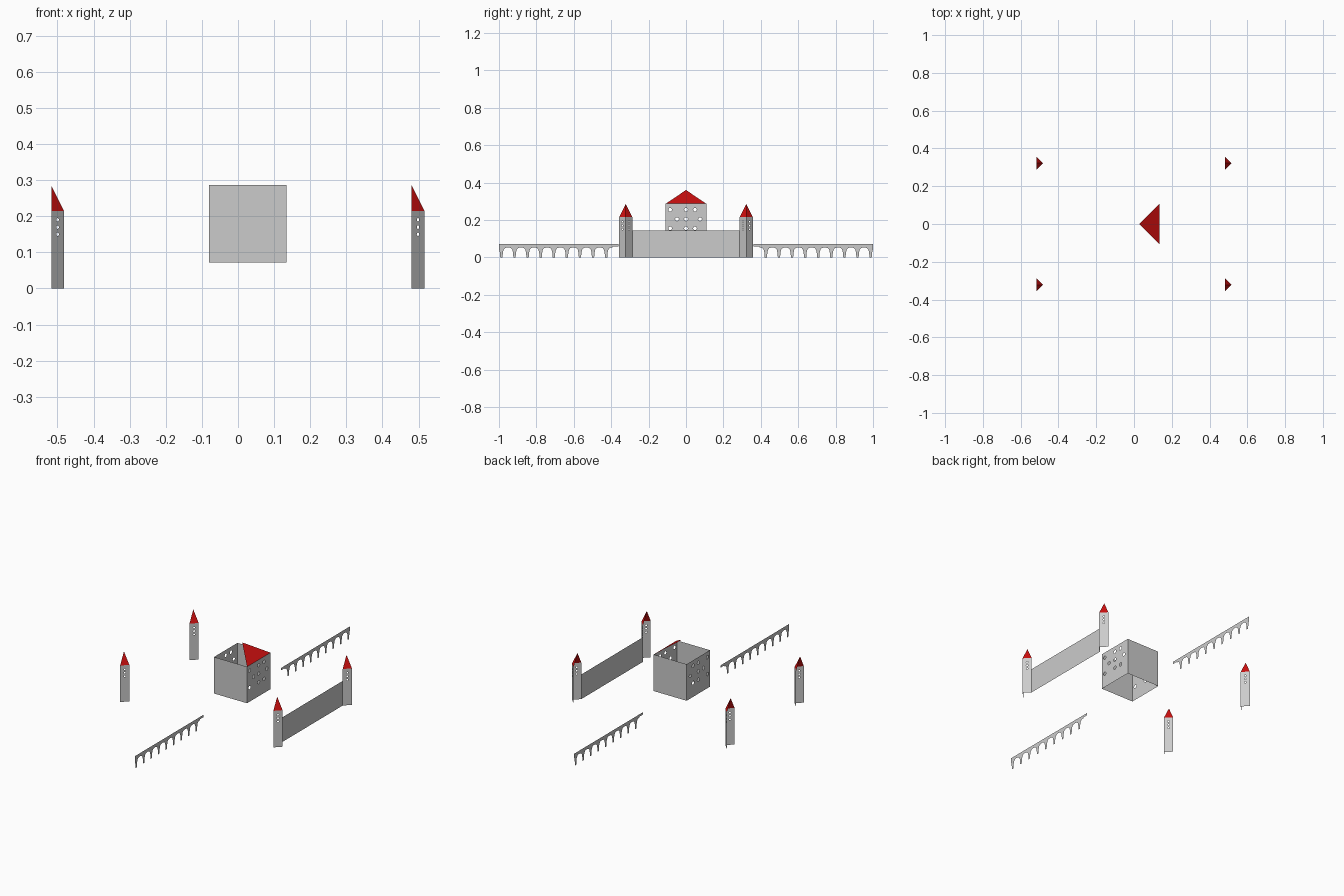
import bpy, bmesh, math
from mathutils import Vector

cube = bpy.data.objects.get("Cube")
if cube:
    bpy.data.objects.remove(cube, do_unlink=True)


def material(name, rgb):
    m = bpy.data.materials.new(name)
    m.use_nodes = True
    color = (*rgb, 1.0)
    m.diffuse_color = color
    m.node_tree.nodes["Principled BSDF"].inputs["Base Color"].default_value = color
    return m


STONE = material("stone grey", (0.6, 0.6, 0.6))
ROOF = material("roof red", (0.62, 0.005, 0.005))


def finish(name, bm, mat):
    mesh = bpy.data.meshes.new(name)
    bm.to_mesh(mesh)
    bm.free()
    mesh.materials.append(mat)
    obj = bpy.data.objects.new(name, mesh)
    bpy.context.collection.objects.link(obj)
    return obj


def polygons(name, faces, mat):
    bm = bmesh.new()
    for pts in faces:
        bm.faces.new([bm.verts.new(p) for p in pts])
    return finish(name, bm, mat)


def wall(name, start, end, z0, z1, holes=(), radius=0.01):
    """Upright sheet from start to end, pierced by round windows at (along, z)."""
    a, b = Vector((*start, 0)), Vector((*end, 0))
    along, length = (b - a).normalized(), (b - a).length
    loops = [[(0, z0), (length, z0), (length, z1), (0, z1)]]
    for u, z in holes:
        angles = [math.tau * i / 10 for i in range(10)]
        loops.append([(u + radius * math.cos(t), z + radius * math.sin(t)) for t in angles])
    bm = bmesh.new()
    edges = []
    for loop in loops:
        vs = [bm.verts.new(a + along * u + Vector((0, 0, z))) for u, z in loop]
        edges += [bm.edges.new((v, vs[i - 1])) for i, v in enumerate(vs)]
    normal = along.cross(Vector((0, 0, 1)))
    bmesh.ops.triangle_fill(bm, use_beauty=True, edges=edges, normal=normal)
    bmesh.ops.dissolve_limit(bm, angle_limit=0.01, verts=bm.verts, edges=bm.edges)
    for f in bm.faces:
        if f.normal.dot(normal) < 0:
            f.normal_flip()
    return finish(name, bm, STONE)


# Corner towers: two angled walls with windows and two roof slopes
HALF, DEPTH, EAVE, PEAK = 0.0355, 0.035, 0.215, 0.285
for side, x in (("right", -0.517), ("left", 0.481)):
    for end, y in (("front", -0.3225), ("back", 0.3225)):
        name = f"{end}_{side}_tower"
        nose, south, north = (x + DEPTH, y), (x, y - HALF), (x, y + HALF)
        middle = math.hypot(HALF, DEPTH) / 2
        windows = [(middle, z) for z in (0.15, 0.17, 0.19)]
        wall(name + "_front_wall", south, nose, 0, EAVE, windows, 0.005)
        wall(name + "_back_wall", nose, north, 0, EAVE, windows, 0.005)
        peak = (x, y, PEAK)
        polygons(name + "_roof", [[(*south, EAVE), (*nose, EAVE), peak],
                                  [(*nose, EAVE), (*north, EAVE), peak]], ROOF)

# Curtain wall between the left towers
wall("curtain_wall", (0.481, -0.287), (0.481, 0.287), 0, 0.145)

# Keep: four walls, windows on the two sides, one roof slope
X0, X1, Y, Z0, Z1 = -0.08, 0.135, 0.1085, 0.072, 0.287
outer, inner = (-0.085, 0, 0.048), (-0.048, 0, 0.075)
spots = [(y, z) for z, row in ((0.255, outer), (0.205, inner), (0.155, outer)) for y in row]
wall("keep_front_wall", (X0, -Y), (X1, -Y), Z0, Z1)
wall("keep_back_wall", (X1, Y), (X0, Y), Z0, Z1)
wall("keep_left_wall", (X1, -Y), (X1, Y), Z0, Z1, [(y + Y, z) for y, z in spots])
wall("keep_right_wall", (X0, Y), (X0, -Y), Z0, Z1, [(Y - y, z) for y, z in spots])
polygons("keep_roof", [[(X1, -Y, Z1), (X1, Y, Z1), ((X0 + X1) / 2, 0, 0.36)]], ROOF)

# Arched bridges: a deck band over a row of tapering piers
BX, STEP, FIRST, PIERS = 0.028, 0.07, 0.427, 9
DECK, TOP, NEAR = 0.058, 0.072, 0.36
PIER_SIDE = [(0.006, 0), (0.008, 0.025), (0.012, 0.042), (0.019, 0.05), (0.03, 0.053)]
for end, s in (("front", -1), ("back", 1)):
    deck = [(BX, s * y, z) for y, z in ((NEAR, DECK), (1, DECK), (1, TOP), (NEAR, TOP))]
    piers = []
    for i in range(PIERS):
        c = FIRST + i * STEP
        left = [(c - w, z) for w, z in PIER_SIDE] + [(c - STEP / 2, 0.053), (c - STEP / 2, DECK)]
        right = [(c + w, z) for w, z in PIER_SIDE] + [(c + STEP / 2, 0.053), (c + STEP / 2, DECK)]
        outline = [(min(max(y, NEAR), 1), z) for y, z in left[::-1] + right]
        # Drop the repeated points where the outer pier is cut off at the end
        outline = [p for k, p in enumerate(outline) if p != outline[k - 1]]
        piers.append([(BX, s * y, z) for y, z in outline])
    faces = [deck] + piers
    polygons(f"{end}_bridge", faces if s > 0 else [f[::-1] for f in faces], STONE)
